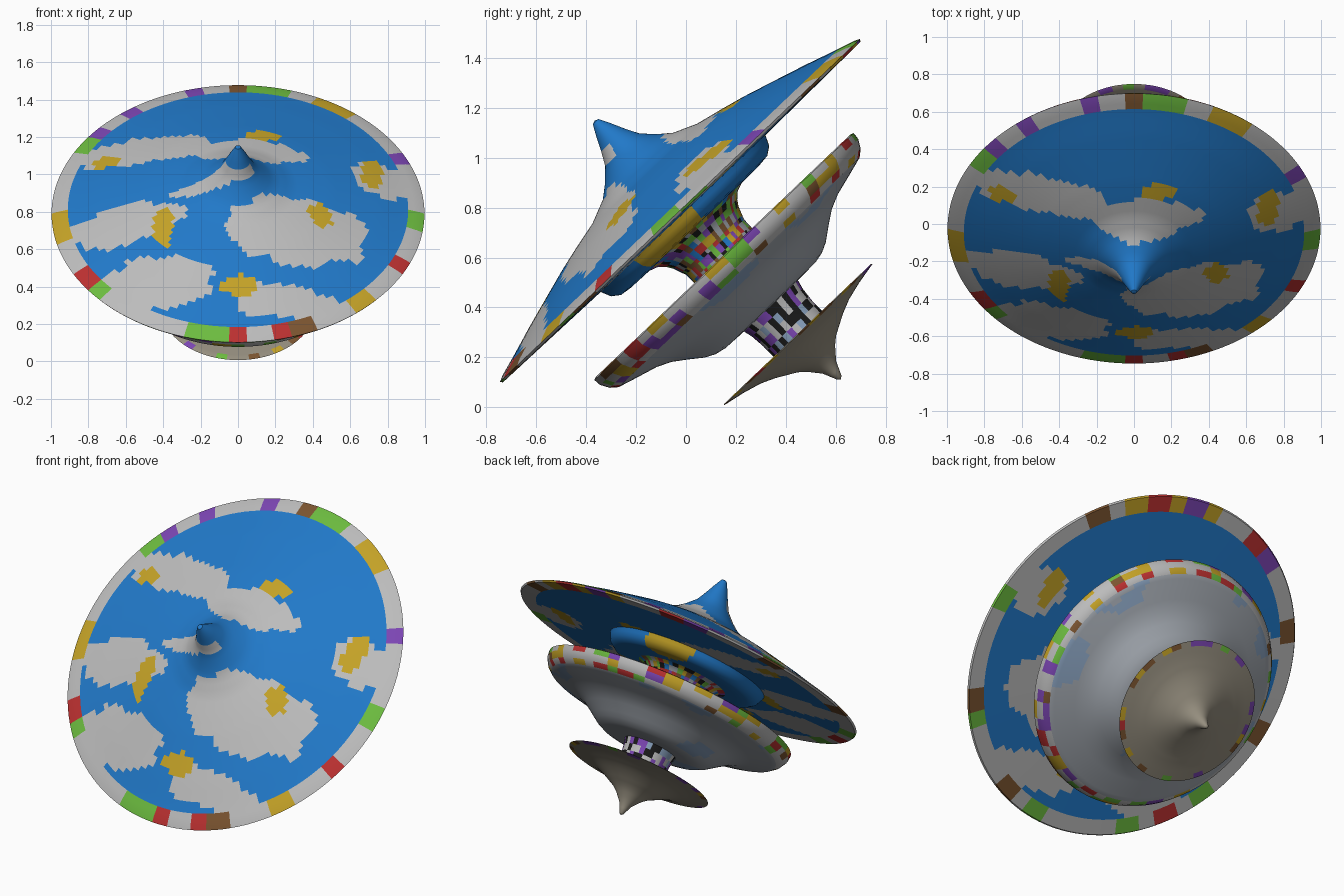
import bpy, math, random
from mathutils import Matrix, Vector, noise

if "Cube" in bpy.data.objects:
    bpy.data.objects.remove(bpy.data.objects["Cube"])

random.seed(7)
SEG = 128
TILT = math.radians(43.6)
PLACE = Matrix.Translation((0, -0.02, 0.785)) @ Matrix.Rotation(TILT, 4, 'X')

COLOURS = {
    "blue": (0.015, 0.19, 0.58), "cloud": (0.50, 0.50, 0.50), "gold": (0.55, 0.36, 0.02),
    "red": (0.5, 0.03, 0.03), "green": (0.15, 0.5, 0.05), "violet": (0.2, 0.06, 0.45),
    "black": (0.01, 0.01, 0.01), "mist": (0.36, 0.39, 0.43), "haze": (0.25, 0.36, 0.52),
    "stone": (0.30, 0.27, 0.21), "brown": (0.2, 0.09, 0.03),
}
NAMES = list(COLOURS)
MATS = []
for name, rgb in COLOURS.items():
    m = bpy.data.materials.new(name)
    m.diffuse_color = (*rgb, 1)
    m.use_nodes = True
    m.node_tree.nodes["Principled BSDF"].inputs["Base Color"].default_value = m.diffuse_color
    MATS.append(m)


def pick(options, p, cells, height):
    """Repeatable random colour for a patch around the axis."""
    a = int((math.atan2(p.y, p.x) + math.pi) / math.tau * cells)
    random.seed(a * 7919 + int((p.z + 2) / height) * 104729 + cells)
    return random.choice(options)


def inside(p, blobs):
    n = 0.5 * noise.noise(p * 7) + 0.25 * noise.noise(p * 15)
    return any(((p.x - x) / w) ** 2 + ((p.y - y) / h) ** 2 < 1 + n for x, y, w, h in blobs)


CLOUDS = [(0.32, -0.30, 0.38, 0.22), (-0.6, -0.2, 0.3, 0.14), (-0.5, 0.36, 0.36, 0.12),
          (0.08, 0.27, 0.27, 0.12), (0.78, 0.2, 0.17, 0.14), (-0.42, -0.62, 0.3, 0.16),
          (-0.15, -0.05, 0.25, 0.05), (0.25, -0.75, 0.3, 0.1)]
FLAKES = [(-0.4, -0.28, 0.06, 0.12), (0.14, 0.43, 0.11, 0.05), (0.72, 0.22, 0.06, 0.12),
          (0.45, -0.18, 0.06, 0.08), (0.0, -0.67, 0.1, 0.06), (-0.7, 0.32, 0.09, 0.05)]
CONFETTI = ["red", "green", "violet", "gold", "brown"]


def sky(p):
    r = math.hypot(p.x, p.y)
    if r > 0.9:
        return pick(CONFETTI + ["cloud"] * 6, p, 50, 0.03)
    if inside(p, FLAKES):
        return "gold"
    return "cloud" if r > 0.07 and inside(p, CLOUDS) else "blue"


def bowl(p):
    if math.hypot(p.x, p.y) > 0.68:
        return pick(CONFETTI + ["cloud"] * 5, p, 50, 0.04)
    return "haze" if noise.noise(p * 4) > 0.25 else "mist"


def foot(p):
    if math.hypot(p.x, p.y) > 0.39:
        return pick(CONFETTI + ["stone"] * 3, p, 40, 0.05)
    return "stone"


def revolve(name, profile, colour, step=0.03):
    """Lathe an (axial, radius) profile round the tilted axis."""
    pts = []
    for (a0, r0), (a1, r1) in zip(profile, profile[1:]):
        n = max(1, round(math.hypot(a1 - a0, r1 - r0) / step))
        pts += [(a0 + (a1 - a0) * i / n, r0 + (r1 - r0) * i / n) for i in range(n)]
    pts = pts[1:]                      # both ends of every profile lie on the axis
    verts = [Vector((0, 0, profile[0][0]))]
    for a, r in pts:
        verts += [Vector((r * math.cos(math.tau * s / SEG), r * math.sin(math.tau * s / SEG), a))
                  for s in range(SEG)]
    verts.append(Vector((0, 0, profile[-1][0])))
    last, base = len(verts) - 1, 1 + (len(pts) - 1) * SEG
    faces = []
    for s in range(SEG):
        t = (s + 1) % SEG
        faces.append((0, 1 + s, 1 + t))
        faces.append((last, base + t, base + s))
        for k in range(len(pts) - 1):
            u, v = 1 + k * SEG, 1 + (k + 1) * SEG
            faces.append((u + s, v + s, v + t, u + t))
    me = bpy.data.meshes.new(name)
    me.from_pydata(verts, [], faces)
    for m in MATS:
        me.materials.append(m)
    for f in me.polygons:
        f.material_index = NAMES.index(colour(f.center))
    ob = bpy.data.objects.new(name, me)
    bpy.context.collection.objects.link(ob)
    ob.matrix_world = PLACE
    bpy.ops.object.select_all(action='DESELECT')
    ob.select_set(True)
    bpy.context.view_layer.objects.active = ob
    bpy.ops.object.shade_smooth_by_angle(angle=math.radians(38))


# Wide upper disk with its pointed peak
revolve("upper_disk", [(0.502, 0), (0.497, 0.015), (0.45, 0.04), (0.395, 0.066), (0.341, 0.095), (0.29, 0.145),
                       (0.25, 0.195), (0.21, 0.29), (0.185, 0.40), (0.16, 0.50), (0.125, 0.62),
                       (0.083, 0.762), (0.045, 0.88), (0.018, 0.97), (0.006, 0.997), (-0.004, 0.99),
                       (-0.012, 0.46), (-0.012, 0)], sky)
# Stepped collar under the upper disk
revolve("collar", [(-0.01, 0), (-0.01, 0.457), (-0.053, 0.438), (-0.077, 0.405), (-0.083, 0.355),
                   (-0.085, 0.26), (-0.085, 0)],
        lambda p: "gold" if inside(p, [(0.38, -0.1, 0.12, 0.16), (-0.1, 0.42, 0.14, 0.1)]) else "blue")
# Waisted column between upper and middle disks
revolve("column", [(-0.08, 0), (-0.082, 0.265), (-0.097, 0.222), (-0.12, 0.197), (-0.146, 0.18),
                   (-0.198, 0.161), (-0.25, 0.16), (-0.25, 0)],
        lambda p: pick(CONFETTI + ["mist", "blue", "black"], p, 48, 0.025), 0.02)
# Middle disk with a stepped underside
revolve("middle_disk", [(-0.245, 0), (-0.245, 0.705), (-0.25, 0.718), (-0.28, 0.715), (-0.315, 0.695),
                        (-0.338, 0.667), (-0.36, 0.59), (-0.384, 0.503), (-0.41, 0.445),
                        (-0.445, 0.395), (-0.49, 0.335), (-0.51, 0.295), (-0.52, 0.25),
                        (-0.523, 0.153), (-0.523, 0)], bowl)
# Neck above the foot
revolve("neck", [(-0.52, 0), (-0.52, 0.15), (-0.56, 0.14), (-0.62, 0.134), (-0.685, 0.134), (-0.685, 0)],
        lambda p: pick(["black", "black", "cloud", "cloud", "haze", "violet"], p, 32, 0.04), 0.02)
# Small foot with a spinning point
revolve("foot_disk", [(-0.678, 0), (-0.678, 0.405), (-0.682, 0.412), (-0.70, 0.32), (-0.72, 0.245),
                      (-0.745, 0.187), (-0.79, 0.106), (-0.815, 0.077), (-0.863, 0.037),
                      (-0.92, 0.012), (-0.93, 0)], foot)
